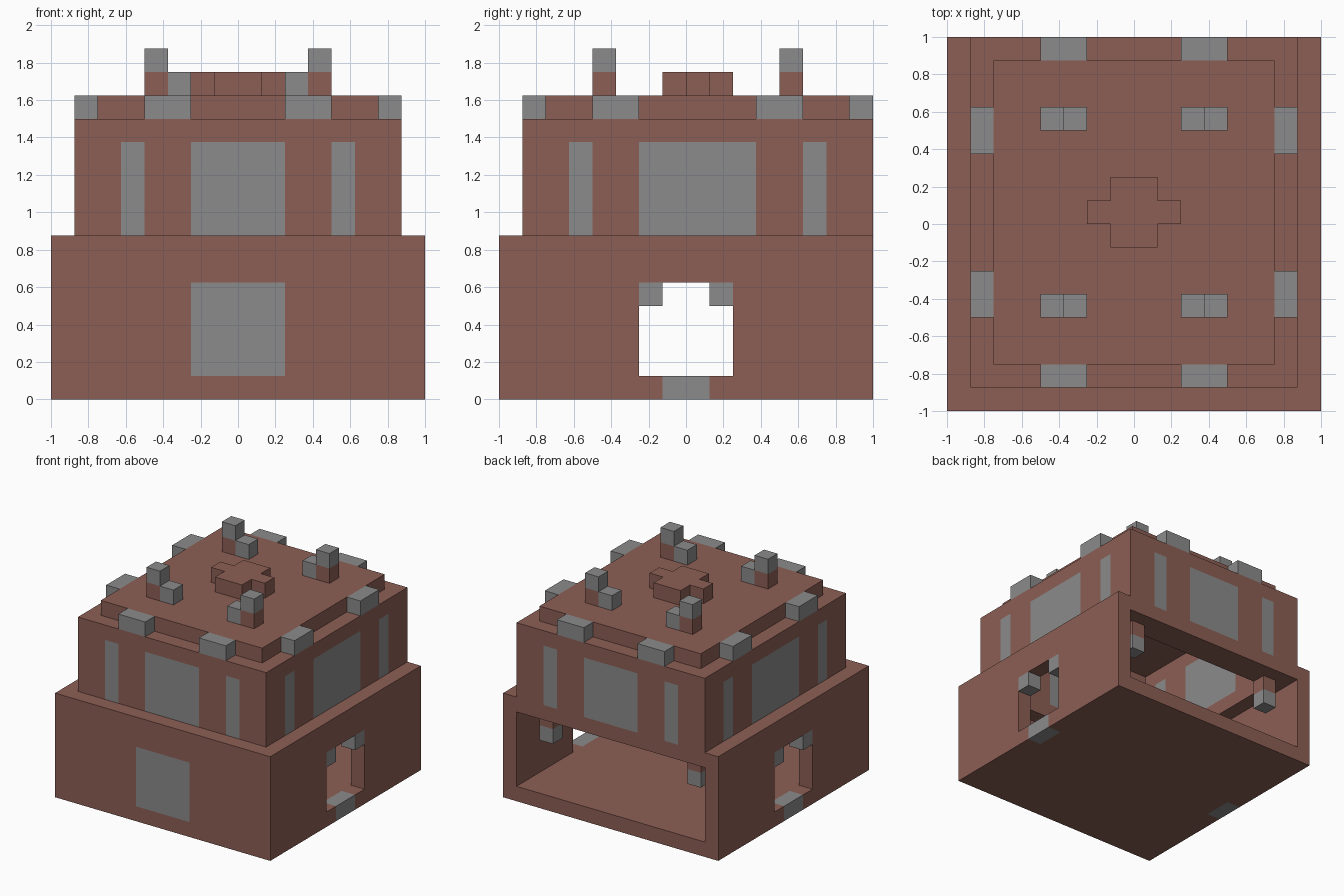
import bpy

U = 0.125  # one block

if "Cube" in bpy.data.objects:
    bpy.data.objects.remove(bpy.data.objects["Cube"], do_unlink=True)


def material(name, color):
    m = bpy.data.materials.new(name)
    m.use_nodes = True
    m.diffuse_color = (*color, 1)
    bsdf = next(n for n in m.node_tree.nodes if n.type == 'BSDF_PRINCIPLED')
    bsdf.inputs["Base Color"].default_value = (*color, 1)
    bsdf.inputs["Roughness"].default_value = 0.9
    return m


BROWN = material("clay brown", (0.262, 0.114, 0.089))
GREY = material("stone grey", (0.258, 0.258, 0.258))


def box(name, xs, ys, zs, mat):
    """Box given by its ranges in blocks."""
    spans = (sorted(xs), sorted(ys), sorted(zs))
    bpy.ops.mesh.primitive_cube_add(size=1)
    ob = bpy.context.object
    ob.name = name
    for v in ob.data.vertices:
        v.co = [(s[0] if c < 0 else s[1]) * U for c, s in zip(v.co, spans)]
    ob.data.materials.append(mat)
    return ob


def cut(target, *boxes):
    """Subtract boxes from the target, then drop the cutters."""
    cutters = []
    for xs, ys, zs in boxes:
        c = box("cutter", xs, ys, zs, BROWN)
        c.hide_render = True
        mod = target.modifiers.new("cut", 'BOOLEAN')
        mod.operation, mod.solver, mod.object = 'DIFFERENCE', 'EXACT', c
        cutters.append(c)
    dg = bpy.context.evaluated_depsgraph_get()
    mesh = bpy.data.meshes.new_from_object(target.evaluated_get(dg))
    target.modifiers.clear()
    target.data = mesh
    for c in cutters:
        bpy.data.objects.remove(c, do_unlink=True)


def flip(span, s):
    return (span[0] * s, span[1] * s)


SIDES = ((1, "left"), (-1, "right"))

# Lower storey: hollow, open at the back, doorways on both sides
lower = box("lower_walls", (-8, 8), (-8, 8), (0, 7), BROWN)
cut(lower,
    ((-7, 7), (-7, 9), (1, 6)),
    ((-6, 6), (-6, 6), (5, 8)),
    ((-9, 9), (-2, 2), (1, 5)),
    ((-2, 2), (-9, -6), (1, 5)),
    ((7, 9), (-1, 1), (-1, 2)),
    ((-9, -7), (-1, 1), (-1, 2)))
box("lower_front_window", (-2, 2), (-8, -7), (1, 5), GREY)

for s, side in SIDES:
    # Doorway sill and upper corner blocks
    box(f"{side}_door_sill", flip((7, 8), s), (-1, 1), (0, 1), GREY)
    for t, end in ((-1, "front"), (1, "back")):
        box(f"{side}_door_corner_{end}", flip((7, 8), s), flip((1, 2), t), (4, 5), GREY)
        # Hanging lamps inside
        px, py = flip((5, 6), s), flip((6, 7), t)
        box(f"{side}_{end}_lamp_hanger", px, py, (5, 6), BROWN)
        box(f"{side}_{end}_lamp", px, py, (4, 5), GREY)

# Upper storey: hollow walls with flush windows
upper = box("upper_walls", (-7, 7), (-7, 8), (7, 12), BROWN)
holes = [((-6, 6), (-6, 7), (6, 13))]
for i, span in enumerate(((-5, -4), (-2, 2), (4, 5))):
    holes.append((span, (-9, 9), (6, 11)))
    box(f"upper_front_window_{i}", span, (-7, -6), (7, 11), GREY)
    box(f"upper_back_window_{i}", span, (7, 8), (7, 11), GREY)
for i, span in enumerate(((-5, -4), (-2, 3), (5, 6))):
    holes.append(((-9, 9), span, (6, 11)))
    for s, side in SIDES:
        box(f"upper_{side}_window_{i}", flip((6, 7), s), span, (7, 11), GREY)
cut(upper, *holes)

# Roof slab with battlements around its edge
box("roof_slab", (-6, 6), (-6, 7), (12, 13), BROWN)
for s, side in SIDES:
    box(f"{side}_front_merlon", flip((2, 4), s), (-7, -6), (12, 13), GREY)
    box(f"{side}_back_merlon", flip((2, 4), s), (7, 8), (12, 13), GREY)
    for end, ys in (("a", (-4, -2)), ("b", (3, 5))):
        box(f"{side}_side_merlon_{end}", flip((6, 7), s), ys, (12, 13), GREY)
    # Roof posts, each with a low block beside it
    for end, ys in (("front", (-4, -3)), ("back", (4, 5))):
        box(f"{side}_{end}_post_base", flip((3, 4), s), ys, (13, 14), BROWN)
        box(f"{side}_{end}_post_cap", flip((3, 4), s), ys, (14, 15), GREY)
        box(f"{side}_{end}_post_step", flip((2, 3), s), ys, (13, 14), GREY)

# Raised cross in the middle of the roof
box("roof_cross_long", (-1, 1), (-1, 2), (13, 14), BROWN)
for s, side in SIDES:
    box(f"roof_cross_{side}_arm", flip((1, 2), s), (0, 1), (13, 14), BROWN)
